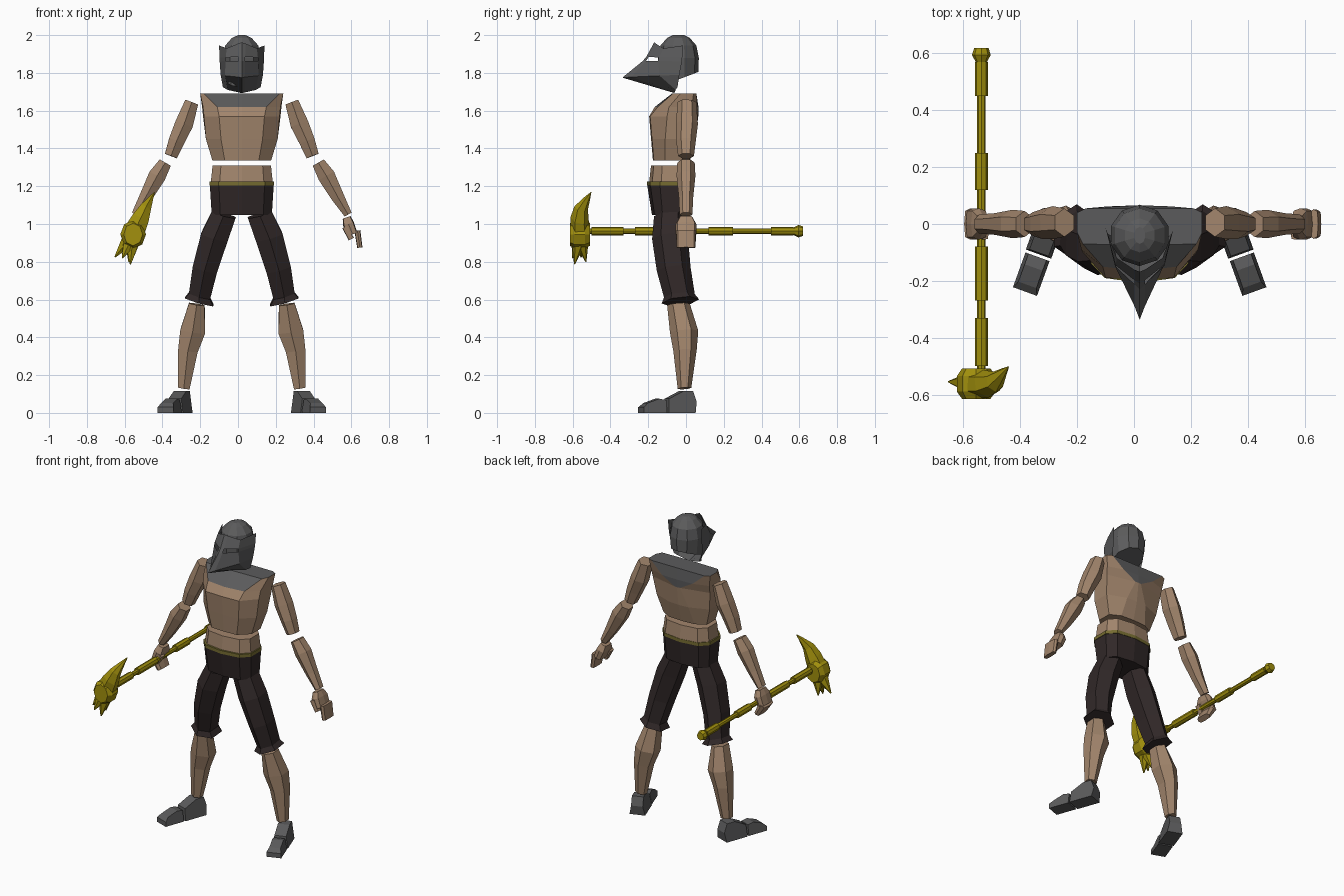
import bpy, bmesh, math
from mathutils import Vector

if "Cube" in bpy.data.objects:
    bpy.data.objects.remove(bpy.data.objects["Cube"])

CX = 0.02  # the body's own mirror line


def material(name, r, g, b):
    m = bpy.data.materials.new(name)
    m.use_nodes = True
    m.diffuse_color = (r, g, b, 1)
    node = m.node_tree.nodes["Principled BSDF"]
    node.inputs["Base Color"].default_value = (r, g, b, 1)
    node.inputs["Roughness"].default_value = 0.8
    return m


SKIN = material("skin", 0.36, 0.235, 0.15)
STEEL = material("dark steel", 0.105, 0.105, 0.107)
CLOTH = material("dark cloth", 0.03, 0.021, 0.021)
GOLD = material("gold", 0.36, 0.28, 0.004)
BELT = material("dull gold", 0.18, 0.15, 0.03)


def finish(name, bm, *mats):
    bmesh.ops.recalc_face_normals(bm, faces=bm.faces)
    mesh = bpy.data.meshes.new(name)
    bm.to_mesh(mesh)
    bm.free()
    for m in mats:
        mesh.materials.append(m)
    obj = bpy.data.objects.new(name, mesh)
    bpy.context.collection.objects.link(obj)
    return obj


def bridge(rows, closed=True, caps=True):
    """Join rows of points into a surface."""
    bm = bmesh.new()
    grid = [[bm.verts.new(p) for p in row] for row in rows]
    n = len(grid[0])
    for a, b in zip(grid, grid[1:]):
        for i in range(n if closed else n - 1):
            j = (i + 1) % n
            bm.faces.new((a[i], a[j], b[j], b[i]))
    if caps:
        bm.faces.new(grid[0])
        bm.faces.new(grid[-1])
    return bm


def tube(name, mat, rings, n=6, power=1.0, slope=0.0):
    """Loft (x, y, z, radius_u, radius_v) rings square to the overall axis."""
    axis = (Vector(rings[-1][:3]) - Vector(rings[0][:3])).normalized()
    ref = Vector((0, 0, 1)) if abs(axis.y) > 0.9 else Vector((0, 1, 0))
    u = ref.cross(axis).normalized()
    v = axis.cross(u)
    wide = 1 / math.cos(math.pi / n) if n == 6 else 1
    rows = []
    for k, (x, y, z, ru, rv) in enumerate(rings):
        row = []
        for i in range(n):
            t = math.pi / 2 + math.tau * i / n
            c, s = (math.copysign(abs(f) ** power, f) for f in (math.cos(t), math.sin(t)))
            p = Vector((x, y, z)) + u * ru * wide * c + v * rv * s
            if k == 0:
                p.z += slope * rv * s
            row.append(p)
        rows.append(row)
    return finish(name, bridge(rows), mat)


def flip(s, rings):
    return [(CX + s * (r[0] - CX), *r[1:]) for r in rings]


# Torso: half outlines from front centre to back centre
halves = [
    (1.335, [(0, -.175), (.09, -.17), (.155, -.11), (.155, -.02), (.09, .015), (0, .02)]),
    (1.45, [(0, -.185), (.11, -.18), (.19, -.11), (.19, 0), (.07, .045), (0, .05)]),
    (1.57, [(0, -.195), (.12, -.19), (.2, -.1), (.205, .02), (.02, .063), (0, .065)]),
    (1.62, [(0, -.165), (.13, -.15), (.205, -.09), (.21, .03), (.11, .062), (0, .066)]),
    (1.69, [(0, -.075), (.2, -.07), (.22, -.03), (.22, .04), (.19, .055), (0, .055)]),
]
rows = []
for z, half in halves:
    loop = half + [(-x, y) for x, y in half[-2:0:-1]]
    rows.append([(CX + x, y, z) for x, y in loop])
bm = bridge(rows)
bm.normal_update()
for f in bm.faces:
    c = f.calc_center_median()
    inner = abs(c.x - CX) < 0.125
    if inner and (c.z > 1.63 or (c.y > 0.05 and c.z > 1.56)):
        f.material_index = 1  # collar
finish("torso", bm, SKIN, STEEL)

# Waist, belt and hips
tube("abdomen", SKIN, [(CX, -.08, 1.22, .17, .115), (CX, -.08, 1.31, .16, .105)], 10, .7)
tube("belt", BELT, [(CX, -.085, 1.203, .178, .122), (CX, -.085, 1.224, .178, .122)], 10, .7)
tube("hips", CLOTH, [(CX, -.08, 1.05, .165, .1), (CX, -.085, 1.208, .175, .12)], 10, .7)

# Helmet dome
dome = [(1.765, .095, .105), (1.88, .106, .108), (1.945, .092, .095),
        (1.985, .055, .06), (2.0, .02, .03)]
tube("helmet_dome", STEEL, [(CX, -.04, z, a, b) for z, a, b in dome], 10, 1, .38)

# Visor: columns run from the nose ridge to the ear, with eye slits left open
visor = [
    [(0, -.168, 1.962), (.02, -.16, 1.955), (.08, -.12, 1.93), (.12, -.015, 1.945)],
    [(0, -.21, 1.885), (.018, -.198, 1.884), (.085, -.145, 1.882), (.118, -.02, 1.88)],
    [(0, -.23, 1.862), (.018, -.212, 1.863), (.087, -.148, 1.864), (.117, -.022, 1.86)],
    [(0, -.337, 1.775), (.018, -.29, 1.778), (.088, -.14, 1.785), (.112, -.035, 1.79)],
    [(0, -.06, 1.693), (.018, -.06, 1.697), (.075, -.055, 1.71), (.1, -.045, 1.725)],
]
rows = []
for half in visor:
    full = [(-x, y, z) for x, y, z in half[:0:-1]] + half
    rows.append([(CX + x, y, z) for x, y, z in full])
bm = bridge(rows, closed=False, caps=False)
slits = []
for f in bm.faces:
    c = f.calc_center_median()
    if 1.865 < c.z < 1.88 and 0.03 < abs(c.x - CX) < 0.08:
        slits.append(f)
bmesh.ops.delete(bm, geom=slits, context="FACES")
finish("helmet_visor", bm, STEEL)


def foot_part(name, s, profile, width):
    """Extrude a side profile (distance from heel, height) across the foot."""
    ahead = Vector((0.34 * s, -0.94, 0))
    across = Vector((0.94 * s, 0.34, 0)) * width / 2
    heel = Vector((CX + s * 0.305, 0.035, 0))
    rows = [[heel + ahead * d + across * k * (1 if z < 0.05 else 0.75) + Vector((0, 0, z))
             for d, z in profile] for k in (-1, 1)]
    finish(name, bridge(rows), STEEL)


for side, s in (("left", 1), ("right", -1)):
    # Arms
    tube(side + "_upper_arm", SKIN, flip(s, [
        (.285, .005, 1.645, .036, .05), (.325, .005, 1.53, .048, .058),
        (.365, 0, 1.44, .042, .052), (.395, 0, 1.36, .034, .042)]))
    tube(side + "_forearm", SKIN, flip(s, [
        (.425, 0, 1.325, .034, .046), (.468, 0, 1.255, .046, .05),
        (.53, 0, 1.14, .034, .038), (.583, 0, 1.05, .021, .034)]))
    # Hands, the right one closed round the shaft
    tube(side + "_palm", SKIN, flip(s, [
        (.575, 0, 1.035, .022, .035), (.585, 0, 1.0, .03, .055),
        (.607, 0, .945, .026, .055)]), 8, .5)
    fingers = [(.632, 0, .965, .016, .052), (.645, 0, .875, .014, .05)]
    if s < 0:
        fingers = [(.615, 0, .955, .026, .055), (.575, 0, .885, .018, .05)]
    tube(side + "_fingers", SKIN, flip(s, fingers), 8, .5)
    tube(side + "_thumb", SKIN, flip(s, [
        (.565, -.035, .985, .015, .02), (.6, -.035, .92, .015, .018)]), 8, .5)
    # Legs
    tube(side + "_trouser_leg", CLOTH, flip(s, [
        (.115, -.085, 1.05, .065, .085), (.165, -.085, .93, .073, .095),
        (.215, -.065, .76, .066, .09), (.243, -.035, .62, .058, .082),
        (.245, -.03, .59, .078, .1)]))
    tube(side + "_shin", SKIN, flip(s, [
        (.258, -.04, .575, .042, .06), (.28, -.01, .43, .066, .075),
        (.305, -.005, .33, .052, .062), (.327, -.008, .13, .031, .036)]))
    # Feet
    foot_part(side + "_heel", s, [(0, 0), (-.01, .06), (.01, .115), (.065, .115),
                                  (.145, .075), (.15, 0)], .095)
    foot_part(side + "_toe", s, [(.16, 0), (.16, .068), (.2, .075), (.265, .052),
                                 (.29, .03), (.29, 0)], .09)

# War hammer shaft: thin rod with thicker sleeves and a knob
WX, WZ = -0.537, 0.962


def rod(name, y0, y1, r0, r1):
    tube(name, GOLD, [(WX, y0, WZ, r0, r0), (WX, y1, WZ, r1, r1)], 8)


rod("shaft", -.53, .6, .015, .015)
for i, (a, b) in enumerate([(.45, .57), (.12, .25), (-.27, -.08), (-.5, -.33)]):
    rod(f"shaft_sleeve_{i + 1}", a, b, .023, .023)
rod("knob_flare", .57, .595, .02, .033)
rod("knob_end", .595, .62, .033, .025)

# Hammer head: faceted hub, curved spike and claws
HUB = (-.555, .945)
tube("hammer_hub", GOLD, [(HUB[0], -.615, HUB[1], .05, .06),
                          (HUB[0], -.59, HUB[1], .068, .075),
                          (HUB[0], -.535, HUB[1], .068, .075),
                          (HUB[0], -.508, HUB[1], .05, .06)], 8)
tube("hammer_spike", GOLD, [(-.55, -.563, .96, .055, .052), (-.518, -.563, 1.025, .046, .05),
                            (-.49, -.555, 1.085, .03, .037), (-.462, -.525, 1.135, .013, .018),
                            (-.442, -.503, 1.168, .002, .002)])
claws = [(-.652, -.555, .825), (-.612, -.6, .82), (-.57, -.59, .787), (-.578, -.53, .8)]
for i, tip in enumerate(claws):
    base = Vector((HUB[0], -.56, HUB[1])).lerp(Vector(tip), 0.3)
    tube(f"hammer_claw_{i + 1}", GOLD, [(*base, .036, .036), (*tip, .003, .003)])
